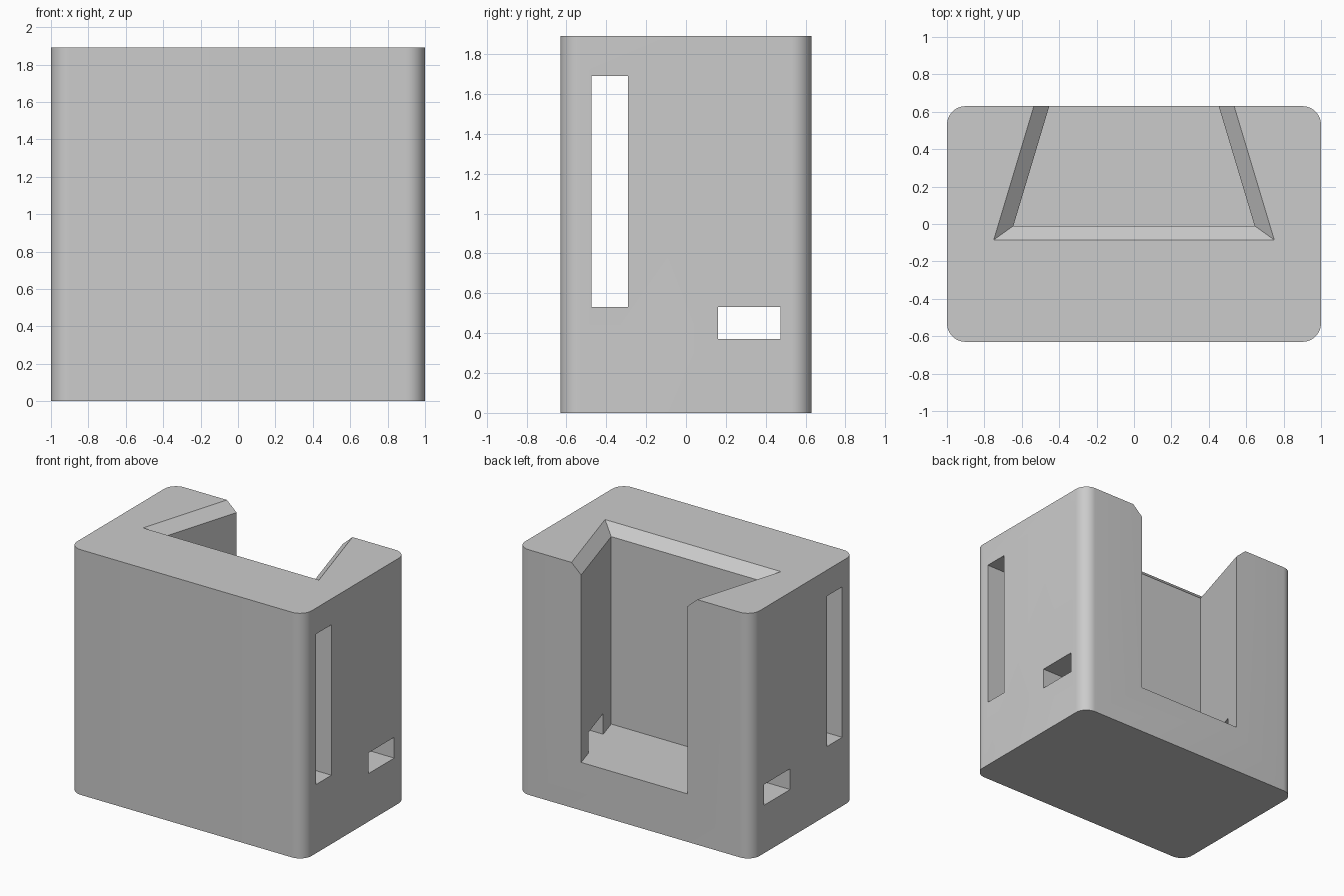
import bpy
import bmesh

HALF_W, HALF_D, HEIGHT, RADIUS = 1.0, 0.63, 1.89, 0.1
FLOOR, CHAMFER = 0.37, 0.075

if "Cube" in bpy.data.objects:
    bpy.data.objects.remove(bpy.data.objects["Cube"], do_unlink=True)

grey = bpy.data.materials.new("plain grey")
grey.use_nodes = True
colour = (0.6, 0.6, 0.6, 1)
grey.diffuse_color = colour
grey.node_tree.nodes["Principled BSDF"].inputs["Base Color"].default_value = colour


def add_object(name, bm):
    bmesh.ops.recalc_face_normals(bm, faces=bm.faces)
    mesh = bpy.data.meshes.new(name)
    bm.to_mesh(mesh)
    bm.free()
    mesh.materials.append(grey)
    obj = bpy.data.objects.new(name, mesh)
    bpy.context.collection.objects.link(obj)
    return obj


def box(name, low, high):
    bm = bmesh.new()
    bmesh.ops.create_cube(bm, size=1)
    for v in bm.verts:
        v.co = [h if c > 0 else l for c, l, h in zip(v.co, low, high)]
    return add_object(name, bm)


def loft(name, rings):
    """Join matching outlines from bottom to top and cap both ends."""
    bm = bmesh.new()
    rows = [[bm.verts.new(p) for p in ring] for ring in rings]
    n = len(rows[0])
    for a, b in zip(rows, rows[1:]):
        for i in range(n):
            j = (i + 1) % n
            bm.faces.new((a[i], a[j], b[j], b[i]))
    bm.faces.new(rows[0])
    bm.faces.new(rows[-1])
    return add_object(name, bm)


def dovetail(z, grow):
    """Slot outline, wider at its inner end and open past the back."""
    front, back = -0.01 - grow, HALF_D + 0.2
    inner = 0.645 + 1.4 * grow
    outer = inner - 0.3 * (back - front)
    return [(-inner, front, z), (inner, front, z), (outer, back, z), (-outer, back, z)]


# Block with rounded upright corners
block = box("holder_block", (-HALF_W, -HALF_D, 0), (HALF_W, HALF_D, HEIGHT))
bm = bmesh.new()
bm.from_mesh(block.data)
upright = [e for e in bm.edges if abs(e.verts[0].co.z - e.verts[1].co.z) > 1]
bmesh.ops.bevel(bm, geom=upright, offset=RADIUS, segments=12, profile=0.5, affect="EDGES")
bm.to_mesh(block.data)
bm.free()

# Dovetail slot with chamfered rim, then side slot and side window through the block
cutters = [
    loft("slot_cutter", [dovetail(FLOOR, 0), dovetail(HEIGHT - CHAMFER, 0),
                         dovetail(HEIGHT + CHAMFER, 2 * CHAMFER)]),
    box("side_slot_cutter", (-1.5, -0.475, 0.53), (1.5, -0.29, 1.69)),
    box("side_window_cutter", (-1.5, 0.16, FLOOR), (1.5, 0.475, 0.53)),
]
bpy.ops.object.select_all(action="DESELECT")
block.select_set(True)
bpy.context.view_layer.objects.active = block
for cutter in cutters:
    cutter.hide_render = True
    mod = block.modifiers.new(cutter.name, "BOOLEAN")
    mod.operation, mod.solver, mod.object = "DIFFERENCE", "EXACT", cutter
    bpy.ops.object.modifier_apply(modifier=mod.name)
    bpy.data.objects.remove(cutter, do_unlink=True)

# Smooth only the rounded corners
bpy.ops.object.shade_smooth_by_angle(angle=0.4)
